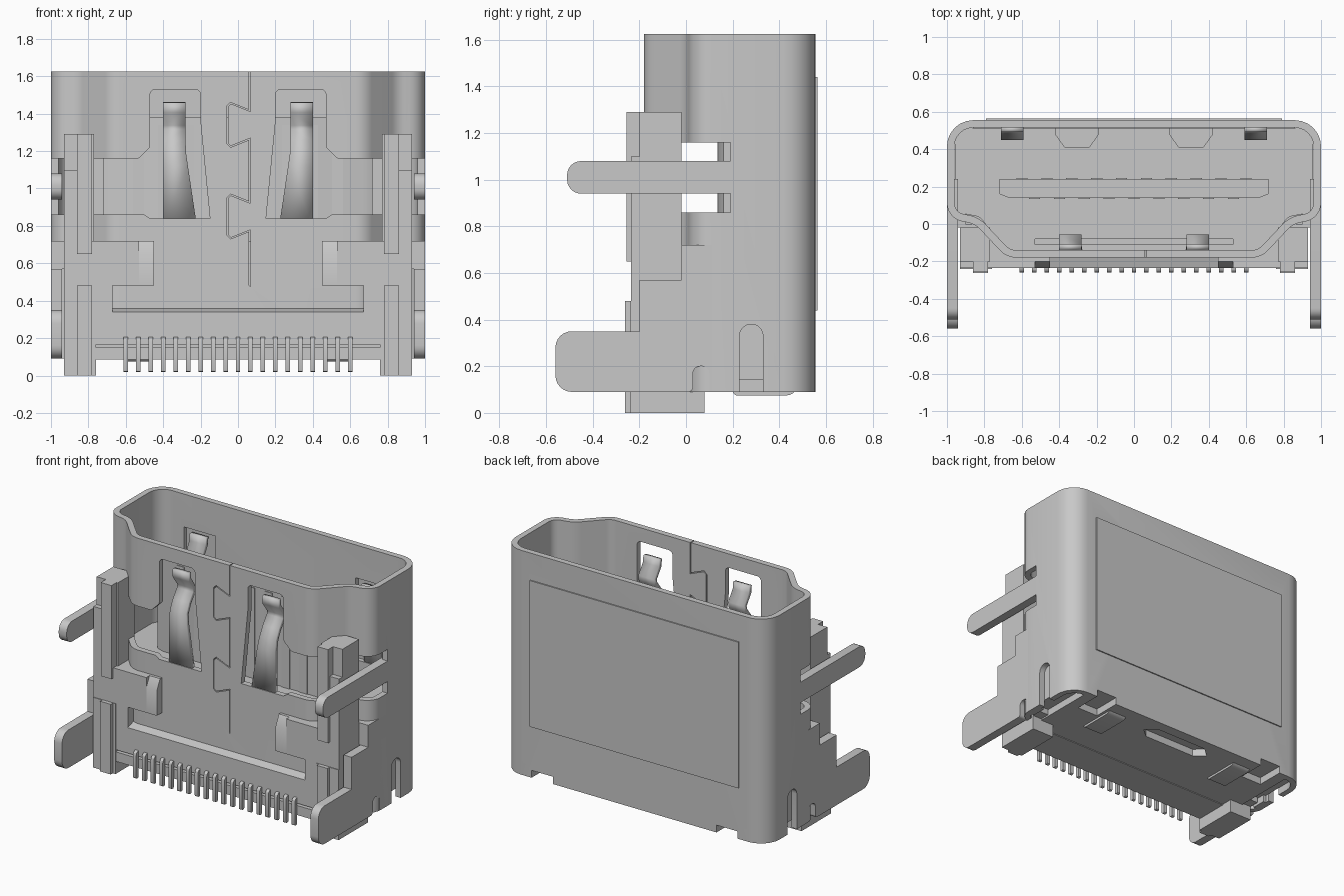
import bpy, bmesh, math
from mathutils import Vector

cube = bpy.data.objects.get("Cube")
if cube:
    bpy.data.objects.remove(cube, do_unlink=True)

grey = bpy.data.materials.new("plain grey")
grey.use_nodes = True
colour = (0.58, 0.58, 0.58, 1)
grey.diffuse_color = colour
grey.node_tree.nodes["Principled BSDF"].inputs["Base Color"].default_value = colour


def finish(name, bm):
    bmesh.ops.recalc_face_normals(bm, faces=bm.faces)
    mesh = bpy.data.meshes.new(name)
    bm.to_mesh(mesh)
    bm.free()
    mesh.materials.append(grey)
    ob = bpy.data.objects.new(name, mesh)
    bpy.context.collection.objects.link(ob)
    return ob


def prism(name, pts, axis, lo, hi):
    """Extrude a 2D outline along an axis."""
    place = {"x": lambda a, b, c: (c, a, b),
             "y": lambda a, b, c: (a, c, b),
             "z": lambda a, b, c: (a, b, c)}[axis]
    bm = bmesh.new()
    low, high = ([bm.verts.new(place(a, b, c)) for a, b in pts] for c in (lo, hi))
    bm.faces.new(low[::-1])
    bm.faces.new(high)
    for i in range(len(pts)):
        bm.faces.new((low[i - 1], low[i], high[i], high[i - 1]))
    return finish(name, bm)


def rect(a0, a1, b0, b1):
    return [(a0, b0), (a1, b0), (a1, b1), (a0, b1)]


def box(name, x0, x1, y0, y1, z0, z1):
    return prism(name, rect(x0, x1, y0, y1), "z", z0, z1)


def rounded(pts, radii, steps=6):
    """Replace each corner by an arc of the given radius."""
    if not isinstance(radii, (list, tuple)):
        radii = [radii] * len(pts)
    out = []
    for i, r in enumerate(radii):
        p, a, b = (Vector(pts[j % len(pts)]) for j in (i, i - 1, i + 1))
        u, v = (a - p).normalized(), (b - p).normalized()
        half = u.angle(v) / 2
        if r <= 0 or half > 1.56:
            out.append(tuple(p))
            continue
        centre = p + (u + v).normalized() * r / math.sin(half)
        s = p + u * r / math.tan(half) - centre
        turn = s.angle_signed(p + v * r / math.tan(half) - centre)
        for k in range(steps + 1):
            t = -turn * k / steps
            c, n = math.cos(t), math.sin(t)
            out.append((centre.x + s.x * c - s.y * n, centre.y + s.x * n + s.y * c))
    return out


def inset(pts, d):
    out = []
    for i, q in enumerate(pts):
        p, a, b = Vector(q), Vector(pts[i - 1]), Vector(pts[(i + 1) % len(pts)])
        e, f = (p - a).normalized(), (b - p).normalized()
        n, m = Vector((-e.y, e.x)), Vector((-f.y, f.x))
        out.append(tuple(p + (n + m) * d / (1 + n.dot(m))))
    return out


def cut(target, cutter):
    mod = target.modifiers.new("cut", "BOOLEAN")
    mod.operation, mod.solver, mod.object = "DIFFERENCE", "EXACT", cutter
    bpy.context.view_layer.objects.active = target
    bpy.ops.object.modifier_apply(modifier=mod.name)
    bpy.data.objects.remove(cutter, do_unlink=True)


def flip(pts, s):
    return [(s * a, b) for a, b in pts]


# Metal shell: a D-shaped tube
half = [(0.68, -0.18), (0.85, 0.0), (1.0, 0.03), (1.0, 0.555)]
corners = half + flip(half[::-1], -1)
radii = [0.12, 0.12, 0.1, 0.14]
inner = [0.08, 0.16, 0.06, 0.1]
inside = rounded(inset(corners, 0.04), inner + inner[::-1])
shell = prism("shell", rounded(corners, radii + radii[::-1]), "z", 0.09, 1.625)
cut(shell, prism("cutter", inside, "z", 0, 2))
window = [(0.2, 1.53), (0.2, 1.35), (0.15, 0.84), (0.47, 0.84), (0.5, 0.86), (1.1, 0.86),
          (1.1, 1.16), (0.53, 1.16), (0.47, 1.22), (0.47, 1.53)]
corner_r = [0.03, 0, 0, 0, 0, 0, 0, 0.03, 0.03, 0.03]
arch = rounded(rect(0.23, 0.33, 0.05, 0.38), [0, 0, 0.049, 0.049])
for s in (1, -1):
    x0, x1 = sorted((s * 0.9, s * 1.1))
    cut(shell, prism("cutter", flip(rounded(window, corner_r), s), "y", -0.3, 0.1))
    cut(shell, box("cutter", x0, x1, 0.0, 0.19, 0.86, 1.16))
    cut(shell, prism("cutter", arch, "x", x0, x1))
    w0, w1 = sorted((s * 0.53, s * 0.77))
    cut(shell, box("cutter", w0, w1, 0.48, 0.6, 0.84, 1.4))
    cut(shell, box("cutter", *sorted((s * 0.62, s * 0.78)), 0.48, 0.6, 0.0, 0.14))

# Interlocking seam cut down the front wall
tooth = [(0.06, 0.21), (-0.04, 0.25), (-0.06, 0.23), (-0.06, 0.03), (-0.04, 0.01), (0.06, 0.05)]
seam = [(0.06, 1.7)] + [(x, z + base) for base in (1.21, 0.72) for x, z in tooth] + [(0.06, 0.48)]
offset = inset(seam + [(-1, 0.48), (-1, 1.7)], 0.006)[:len(seam)]
cut(shell, prism("cutter", seam + offset[::-1], "y", -0.3, -0.1))

back_plate = box("back_plate", -0.79, 0.79, 0.545, 0.563, 0.44, 1.44)

# Bottom plate folded from the shell, with relief cuts
bottom = box("bottom_plate", -0.86, 0.86, -0.18, 0.53, 0.09, 0.16)
slot = [(-0.27, 0.42), (-0.2, 0.36), (0.2, 0.36), (0.27, 0.42), (0.2, 0.48), (-0.2, 0.48)]
cut(bottom, prism("cutter", slot, "z", 0, 0.14))
for s in (1, -1):
    cut(bottom, box("cutter", *sorted((s * 0.62, s * 0.78)), 0.36, 0.6, 0, 0.14))
    fold = rounded(rect(0.2, 0.48, 0.075, 0.13), [0.02, 0.05, 0, 0])
    prism("folded_tab", fold, "x", *sorted((s * 0.46, s * 0.6)))

# Plastic floor inside the shell
floor = prism("inner_floor", rounded(inset(corners, 0.042), 0.04), "z", 0.14, 0.72)
cut(floor, box("cutter", -0.53, 0.53, -0.11, -0.08, 0.4, 1))
for s in (1, -1):
    notch = [(0.19, 0.6), (0.19, 0.48), (0.24, 0.41), (0.37, 0.41), (0.42, 0.48), (0.42, 0.6)]
    cut(floor, prism("cutter", flip(notch, s), "z", 0.55, 1))

# Tongue with contact strips on both faces
tongue_half = [(0.67, 0.14), (0.72, 0.16), (0.72, 0.24)]
prism("tongue", tongue_half + flip(tongue_half[::-1], -1), "z", 0.6, 1.38)
for count, y in ((9, 0.135), (10, 0.237)):
    for i in range(count):
        x = (i - (count - 1) / 2) * 0.133
        box("contact_strip", x - 0.03, x + 0.03, y, y + 0.008, 0.7, 1.34)

# Plastic base between the posts
box("base_front", -0.93, 0.93, -0.235, 0.0, 0.165, 0.34)
box("base_lower", -0.76, 0.76, -0.235, 0.0, 0.085, 0.15)
box("base_core", -0.93, 0.93, -0.2, 0.15, 0.1, 0.33)
prism("base_ledge", [(-0.235, 0.33), (-0.17, 0.33), (-0.17, 0.36), (-0.235, 0.34)], "x", -0.67, 0.67)


def strip(name, sections):
    """Bent spring leaf from (x0, x1, y, z) sections."""
    bm = bmesh.new()
    rows = [[bm.verts.new((x, y, z)) for x in (a, b)] for a, b, y, z in sections]
    for r, q in zip(rows, rows[1:]):
        bm.faces.new((r[0], r[1], q[1], q[0]))
    ob = finish(name, bm)
    mod = ob.modifiers.new("thickness", "SOLIDIFY")
    mod.thickness, mod.offset = 0.03, 0
    return ob


bend = [(0.8, 0), (1.12, 0), (1.19, 0.01), (1.25, 0.04), (1.31, 0.085), (1.34, 0.09), (1.41, 0.04), (1.46, 0.035)]

for s in (1, -1):
    def side_box(name, x0, x1, *rest):
        return box(name, *sorted((s * x0, s * x1)), *rest)

    # Retention springs, front and back
    strip("front_spring", [(s * 0.4, s * min(0.28, 0.22 + (z - 0.8) * 0.15), -0.16 + d, z) for z, d in bend])
    strip("back_spring", [(s * 0.59, s * 0.71, 0.535 - d * 0.8, z - 0.08) for z, d in bend])

    # Plastic posts, arms and pegs
    side_box("base_shoulder", 0.67, 0.93, -0.235, 0.1, 0.33, 0.49)
    side_box("arm", 0.53, 0.93, -0.235, 0.0, 0.48, 0.72)
    lug = [(-0.235, 0.48), (-0.17, 0.48), (-0.17, 0.72), (-0.2, 0.72), (-0.235, 0.65)]
    prism("arm_lug", lug, "x", *sorted((s * 0.45, s * 0.53)))
    side_box("side_wing", 0.9, 1.0, -0.02, 0.19, 0.57, 0.72)
    side_box("upper_post", 0.77, 0.93, -0.2, -0.02, 0.65, 1.29)
    side_box("upper_post_rib", 0.78, 0.86, -0.255, -0.2, 0.65, 1.29)
    side_box("upper_post_front", 0.86, 0.93, -0.235, -0.2, 0.65, 1.1)
    side_box("lower_post", 0.76, 0.93, -0.24, 0.08, 0.0, 0.48)
    side_box("lower_post_rib", 0.78, 0.86, -0.262, -0.23, 0.0, 0.48)

    # Metal mounting legs
    leg = [(-0.56, 0.09), (0.03, 0.09), (0.03, 0.2), (0.1, 0.2), (0.1, 0.09), (0.2, 0.09),
           (0.2, 0.57), (-0.2, 0.57), (-0.2, 0.35), (-0.56, 0.35)]
    leg_r = [0.07, 0.02, 0.03, 0.03, 0, 0, 0, 0, 0, 0.07]
    span = sorted((s * 0.94, s * 1.0))
    prism("lower_leg", rounded(leg, leg_r), "x", *span)
    prism("upper_leg", rounded(rect(-0.51, 0.24, 0.94, 1.08), [0.06, 0, 0, 0.06]), "x", *span)

# Row of bent solder pins
pin = [(-0.26, 0.02), (-0.235, 0.02), (-0.235, 0.17), (-0.2, 0.18), (-0.2, 0.205), (-0.26, 0.205)]
pin_profile = rounded(pin, [0.008, 0.008, 0.01, 0, 0, 0.025], 3)
for i in range(19):
    x = (i - 9) * 0.0667
    prism("pin", pin_profile, "x", x - 0.012, x + 0.012)

# Smooth the rounded corners, keep edges sharp
bpy.ops.object.select_all(action="DESELECT")
for ob in bpy.context.collection.objects:
    if ob.type == "MESH" and ob.data.materials and ob.data.materials[0] == grey:
        ob.select_set(True)
        bpy.context.view_layer.objects.active = ob
bpy.ops.object.shade_smooth_by_angle(angle=math.radians(30))
